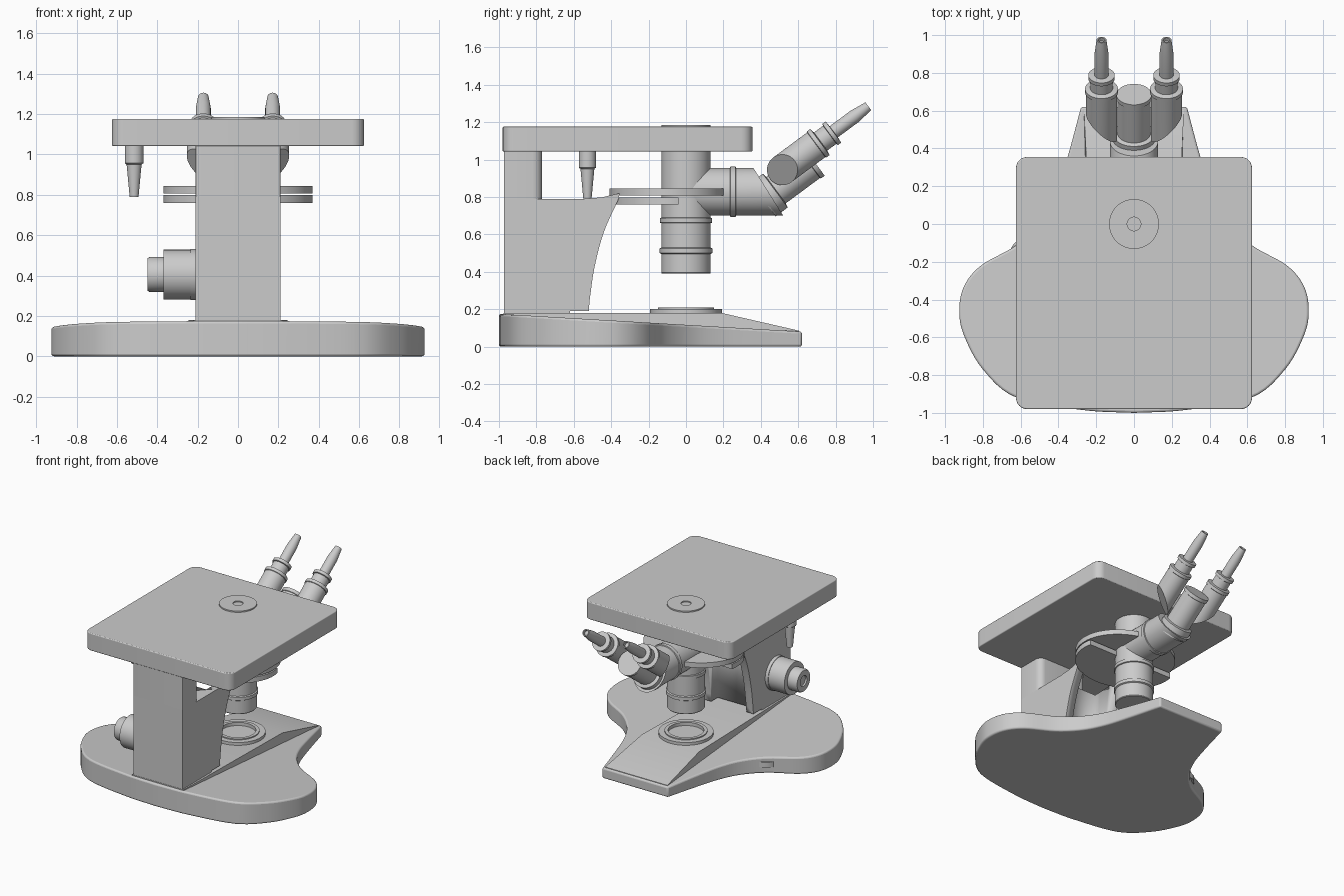
import bpy, bmesh, math
from mathutils import Vector

if "Cube" in bpy.data.objects:
    bpy.data.objects.remove(bpy.data.objects["Cube"])


def finish(name, bm, bevel=0):
    bmesh.ops.remove_doubles(bm, verts=bm.verts, dist=1e-5)
    bmesh.ops.recalc_face_normals(bm, faces=bm.faces)
    me = bpy.data.meshes.new(name)
    bm.to_mesh(me)
    bm.free()
    ob = bpy.data.objects.new(name, me)
    bpy.context.collection.objects.link(ob)
    bpy.ops.object.select_all(action='DESELECT')
    ob.select_set(True)
    bpy.context.view_layer.objects.active = ob
    bpy.ops.object.shade_smooth_by_angle(angle=math.radians(35))
    if bevel:
        m = ob.modifiers.new("bevel", 'BEVEL')
        m.width, m.segments = bevel, 3
        m.limit_method, m.angle_limit = 'ANGLE', math.radians(45)
    return ob


def loft(name, low, high, bevel=0):
    """Solid between two matching outlines."""
    bm = bmesh.new()
    a = [bm.verts.new(p) for p in low]
    b = [bm.verts.new(p) for p in high]
    n = len(a)
    bm.faces.new(a)
    bm.faces.new(b)
    for i in range(n):
        bm.faces.new((a[i], a[(i + 1) % n], b[(i + 1) % n], b[i]))
    return finish(name, bm, bevel)


def slab(name, outline, z0, z1, bevel=0):
    return loft(name, [(x, y, z0) for x, y in outline], [(x, y, z1) for x, y in outline], bevel)


def lathe(name, profile, loc=(0, 0, 0), rot=(0, 0, 0), shear=None, segs=48):
    """Revolve (radius, height) points; shear(v) moves verts in local space."""
    bm = bmesh.new()
    rings = []
    for r, z in profile:
        rings.append([bm.verts.new((r * math.cos(2 * math.pi * i / segs),
                                    r * math.sin(2 * math.pi * i / segs), z)) for i in range(segs)])
    for a, b in zip(rings, rings[1:]):
        for i in range(segs):
            j = (i + 1) % segs
            bm.faces.new((a[i], a[j], b[j], b[i]))
    bmesh.ops.remove_doubles(bm, verts=bm.verts, dist=1e-5)
    if shear:
        for v in bm.verts:
            v.co.z += shear(v.co)
    ob = finish(name, bm)
    ob.location, ob.rotation_euler = loc, rot
    return ob


def round_rect(x0, x1, y0, y1, radii, n=6):
    """Radii in order: x1y1, x0y1, x0y0, x1y0."""
    pts = []
    for k, (cx, cy, r) in enumerate(zip((x1, x0, x0, x1), (y1, y1, y0, y0), radii)):
        sx, sy = (1 if cx == x1 else -1), (1 if cy == y1 else -1)
        for i in range(n + 1):
            t = math.pi / 2 * (k + i / n)
            pts.append((cx - sx * r + r * math.cos(t), cy - sy * r + r * math.sin(t)))
    return pts


def spline(pts, n=6):
    """Catmull-Rom curve through points."""
    p = [Vector(q) for q in pts]
    p = [2 * p[0] - p[1]] + p + [2 * p[-1] - p[-2]]
    out = []
    for a, b, c, d in zip(p, p[1:], p[2:], p[3:]):
        for i in range(n):
            t = i / n
            out.append(0.5 * (2 * b + (c - a) * t + (2 * a - 5 * b + 4 * c - d) * t * t
                              + (3 * b - a - 3 * c + d) * t ** 3))
    return [(v.x, v.y) for v in out] + [pts[-1]]


# Base: lobed foot with a gently sloping top
half = spline([(0, -1), (0.27, -0.985), (0.62, -0.92), (0.8, -0.77), (0.9, -0.59), (0.925, -0.46),
               (0.9, -0.33), (0.81, -0.22), (0.62, -0.11), (0.49, 0.02), (0.41, 0.17),
               (0.35, 0.36), (0.28, 0.62)])
outline = half + [(-x, y) for x, y in reversed(half[1:])]
loft("base", [(x, y, 0) for x, y in outline],
     [(x, y, 0.175 - 0.095 * (y + 1) / 1.62) for x, y in outline], 0.012)

# Raised wedge running from the column to the tip of the base
side = [(-0.975, 0.05), (0.605, 0.05), (0.605, 0.085), (0.19, 0.18), (-0.975, 0.18)]
width = [0.22, 0.265, 0.265, 0.245, 0.22]
loft("base_wedge", [(-w, y, z) for (y, z), w in zip(side, width)],
     [(w, y, z) for (y, z), w in zip(side, width)])
lathe("lamp_ring", [(0, 0.17), (0.192, 0.17), (0.192, 0.202), (0.15, 0.202), (0.15, 0.21),
                    (0.125, 0.21), (0.125, 0.185), (0, 0.185)])
lathe("brightness_dial", [(0, 0.05), (0.1, 0.05), (0.1, 0.09), (0, 0.09)], (-0.56, -0.17, 0))

# Arm: curved lower body with a recess between two flanges, and upper column
arm = [(-0.973, 0.175), (-0.62, 0.175), (-0.62, 0.19), (-0.52, 0.19)] + \
    spline([(-0.515, 0.25), (-0.49, 0.42), (-0.44, 0.61), (-0.36, 0.79)], 5) + \
    [(-0.355, 0.82), (-0.45, 0.798), (-0.55, 0.79), (-0.973, 0.79)]
body = loft("arm_body", [(-0.21, y, z) for y, z in arm], [(0.21, y, z) for y, z in arm])
cutter = slab("arm_recess_cutter", [(-0.15, -0.6), (0.15, -0.6), (0.15, -0.2), (-0.15, -0.2)], 0.1, 0.9)
cutter.hide_render = True
cutter.hide_set(True)
cut = body.modifiers.new("recess", 'BOOLEAN')
cut.operation, cut.object = 'DIFFERENCE', cutter
slab("arm_column", round_rect(-0.21, 0.21, -0.973, -0.77, (0.05, 0.05, 0.003, 0.003)), 0.785, 1.045)

# Stage table with its centre insert
slab("stage_table", round_rect(-0.625, 0.625, -0.98, 0.355, [0.06] * 4), 1.042, 1.176, 0.006)
lathe("stage_insert", [(0, 1.15), (0.132, 1.15), (0.132, 1.186), (0.036, 1.186), (0.036, 1.178), (0, 1.178)])

# Small tapered lens hanging under the table
lathe("hanging_lens", [(0, 1.045), (0.046, 1.045), (0.046, 0.957), (0.037, 0.95), (0.022, 0.79), (0, 0.79)],
      (-0.515, -0.527, 0))

# Focus knob on the left of the arm
lathe("focus_knob", [(0, 0), (0.127, 0), (0.127, 0.03), (0.123, 0.03), (0.123, 0.165), (0.086, 0.165),
                     (0.086, 0.235), (0.08, 0.244), (0.04, 0.244), (0.04, 0.23), (0, 0.23)],
      (-0.205, -0.79, 0.405), (0, -math.pi / 2, 0))

# Swivel plates: full ellipse above, cut-off ellipse below
ring = [(0.37 * math.cos(t), -0.095 + 0.315 * math.sin(t)) for t in
        [2 * math.pi * i / 64 for i in range(64)]]
slab("upper_plate", ring, 0.807, 0.845)
slab("lower_plate", [(x, min(y, -0.04)) for x, y in ring if y < 0.0], 0.76, 0.798)

# Vertical barrel with two bands
lathe("barrel", [(0, 0.39), (0.128, 0.39), (0.132, 0.395), (0.132, 0.495), (0.141, 0.5), (0.141, 0.525),
                 (0.132, 0.53), (0.132, 0.66), (0.14, 0.663), (0.14, 0.687), (0.132, 0.69),
                 (0.132, 1.045), (0, 1.045)])

# Horizontal head tube, cut at a slant, then the angled centre tube
lathe("head_tube", [(0, 0), (0.128, 0), (0.128, 0.235), (0.135, 0.237), (0.135, 0.265), (0.128, 0.267),
                    (0.128, 0.44), (0, 0.44)], (0, 0, 0.828), (-math.pi / 2, 0, 0),
      lambda c: 0.625 * c.y if c.z > 0.4 else 0)
tilt = (math.radians(-53.5), 0, 0)
lathe("centre_tube", [(0, -0.04), (0.112, -0.04), (0.112, 0.04), (0.088, 0.045), (0.088, 0.272),
                      (0.093, 0.275), (0.093, 0.3), (0, 0.3)], (0, 0.445, 0.81), tilt)

# Pair of eyepieces, each starting at a slanted prism face
for s, label in ((-1, "left"), (1, "right")):
    lathe(label + "_eyepiece",
          [(0, 0), (0.082, 0), (0.082, 0.225), (0.087, 0.228), (0.087, 0.25), (0.06, 0.255), (0.06, 0.315),
           (0.07, 0.318), (0.07, 0.34), (0.037, 0.342), (0.037, 0.48), (0.026, 0.572), (0.019, 0.572),
           (0.019, 0.55), (0, 0.55)], (s * 0.172, 0.515, 0.945), tilt,
          lambda c, s=s: s * c.x if c.z < 0.01 else 0)
